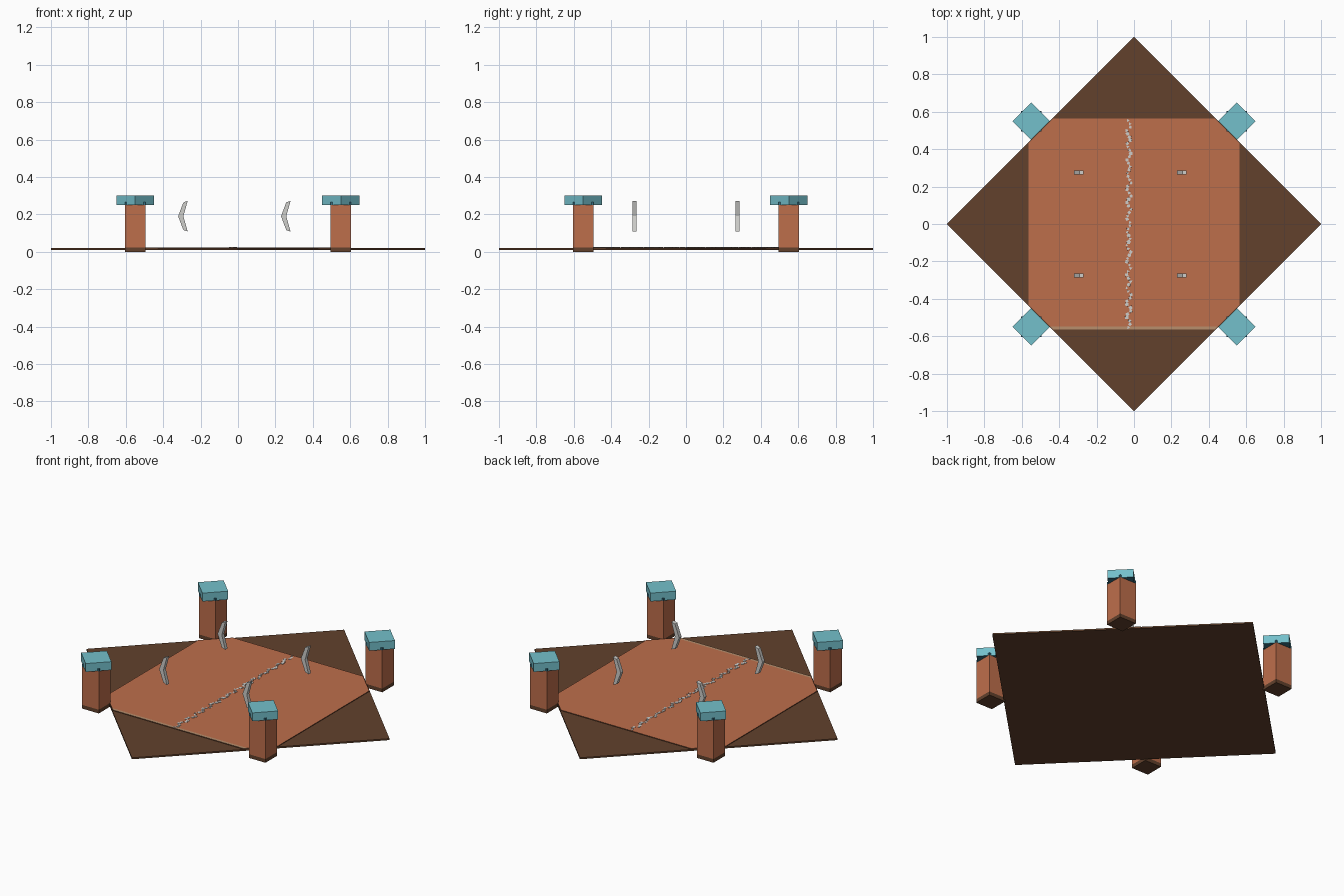
import bpy, bmesh, math, random
from mathutils import Matrix, Vector

random.seed(4)
cube = bpy.data.objects.get("Cube")
if cube:
    bpy.data.objects.remove(cube, do_unlink=True)


def material(name, r, g, b):
    lin = [((c / 255 + 0.055) / 1.055) ** 2.4 for c in (r, g, b)] + [1]
    m = bpy.data.materials.new(name)
    m.use_nodes = True
    m.diffuse_color = lin
    m.node_tree.nodes["Principled BSDF"].inputs["Base Color"].default_value = lin
    return m


CLAY = material("clay orange", 190, 110, 75)
BROWN = material("dark brown", 98, 65, 44)
TEAL = material("teal", 116, 192, 203)
DEEP = material("deep teal", 52, 112, 132)
TAN = material("pale tan", 184, 142, 108)
GREY = material("light grey", 205, 205, 202)


def finish(name, bm, *mats):
    bmesh.ops.recalc_face_normals(bm, faces=bm.faces)
    me = bpy.data.meshes.new(name)
    bm.to_mesh(me)
    bm.free()
    for m in mats:
        me.materials.append(m)
    ob = bpy.data.objects.new(name, me)
    bpy.context.collection.objects.link(ob)
    return ob


def prism(bm, points, offset):
    """Extrude a closed outline of 3D points along an offset."""
    face = bm.faces.new([bm.verts.new(p) for p in points])
    out = bmesh.ops.extrude_face_region(bm, geom=[face])["geom"]
    verts = [v for v in out if isinstance(v, bmesh.types.BMVert)]
    bmesh.ops.translate(bm, vec=Vector(offset), verts=verts)


# Diamond ground slab
bm = bmesh.new()
prism(bm, [(1, 0, 0.01), (0, 1, 0.01), (-1, 0, 0.01), (0, -1, 0.01)], (0, 0, 0.009))
finish("ground_slab", bm, BROWN)

# Clay floor: a square trimmed to the diamond, with dark rim and a pale front strip
h, c = 0.565, 0.43
bm = bmesh.new()
outline = [(c, -h), (h, -c), (h, c), (c, h), (-c, h), (-h, c), (-h, -c), (-c, -h)]
prism(bm, [(x, y, 0.015) for x, y in outline], (0, 0, 0.008))
bmesh.ops.bisect_plane(bm, geom=bm.verts[:] + bm.edges[:] + bm.faces[:],
                       plane_co=(0, -0.547, 0), plane_no=(0, 1, 0))
bm.normal_update()
for f in bm.faces:
    mid = f.calc_center_median()
    if abs(f.normal.z) < 0.5 or mid.z < 0.02:
        f.material_index = 1
    elif mid.y < -0.547:
        f.material_index = 2
finish("clay_floor", bm, CLAY, BROWN, TAN)

# Corner posts with turned square caps
for side, sx in (("left", 1), ("right", -1)):
    for end, sy in (("front", -1), ("back", 1)):
        x, y = 0.55 * sx, 0.55 * sy
        bm = bmesh.new()
        w = 0.055
        prism(bm, [(x - w, y - w, 0), (x + w, y - w, 0),
                   (x + w, y + w, 0), (x - w, y + w, 0)], (0, 0, 0.265))
        for z in (0.022, 0.25):
            bmesh.ops.bisect_plane(bm, geom=bm.verts[:] + bm.edges[:] + bm.faces[:],
                                   plane_co=(0, 0, z), plane_no=(0, 0, 1))
        for f in bm.faces:
            z = f.calc_center_median().z
            f.material_index = 1 if z < 0.022 else 2 if z > 0.25 else 0
        finish(f"post_{end}_{side}", bm, CLAY, BROWN, DEEP)

        bm = bmesh.new()
        r = 0.1
        prism(bm, [(x + r, y, 0.25), (x, y + r, 0.25),
                   (x - r, y, 0.25), (x, y - r, 0.25)], (0, 0, 0.05))
        bm.normal_update()
        for f in bm.faces:
            if f.calc_center_median().z < 0.251:
                f.material_index = 1
        finish(f"post_cap_{end}_{side}", bm, TEAL, DEEP)

# Floating bent arrows, all pointing to the right (-x)
ARROW = [(-0.292, 0.264), (-0.269, 0.272), (-0.292, 0.19),
         (-0.269, 0.108), (-0.292, 0.116), (-0.32, 0.19)]
for side, dx in (("right", 0), ("left", 0.55)):
    for end, y in (("front", -0.275), ("back", 0.275)):
        bm = bmesh.new()
        prism(bm, [(px + dx, y - 0.011, pz) for px, pz in ARROW], (0, 0.022, 0))
        finish(f"arrow_{end}_{side}", bm, GREY)

# Ragged centre line made of small flat chips
bm = bmesh.new()
count = 64
for i in range(count):
    y = -0.553 + 1.106 * i / (count - 1)
    x = -0.028 + 0.010 * math.sin(i * 1.45) + random.uniform(-0.004, 0.004)
    turn = Matrix.Translation((x, y, 0.0185)) @ Matrix.Rotation(random.uniform(0, 3), 4, 'Z')
    r = random.uniform(0.009, 0.014)
    bmesh.ops.create_cone(bm, cap_ends=True, segments=random.choice((3, 4, 5)),
                          radius1=r, radius2=r * 0.9, depth=0.013, matrix=turn)
finish("centre_line_chips", bm, GREY)
